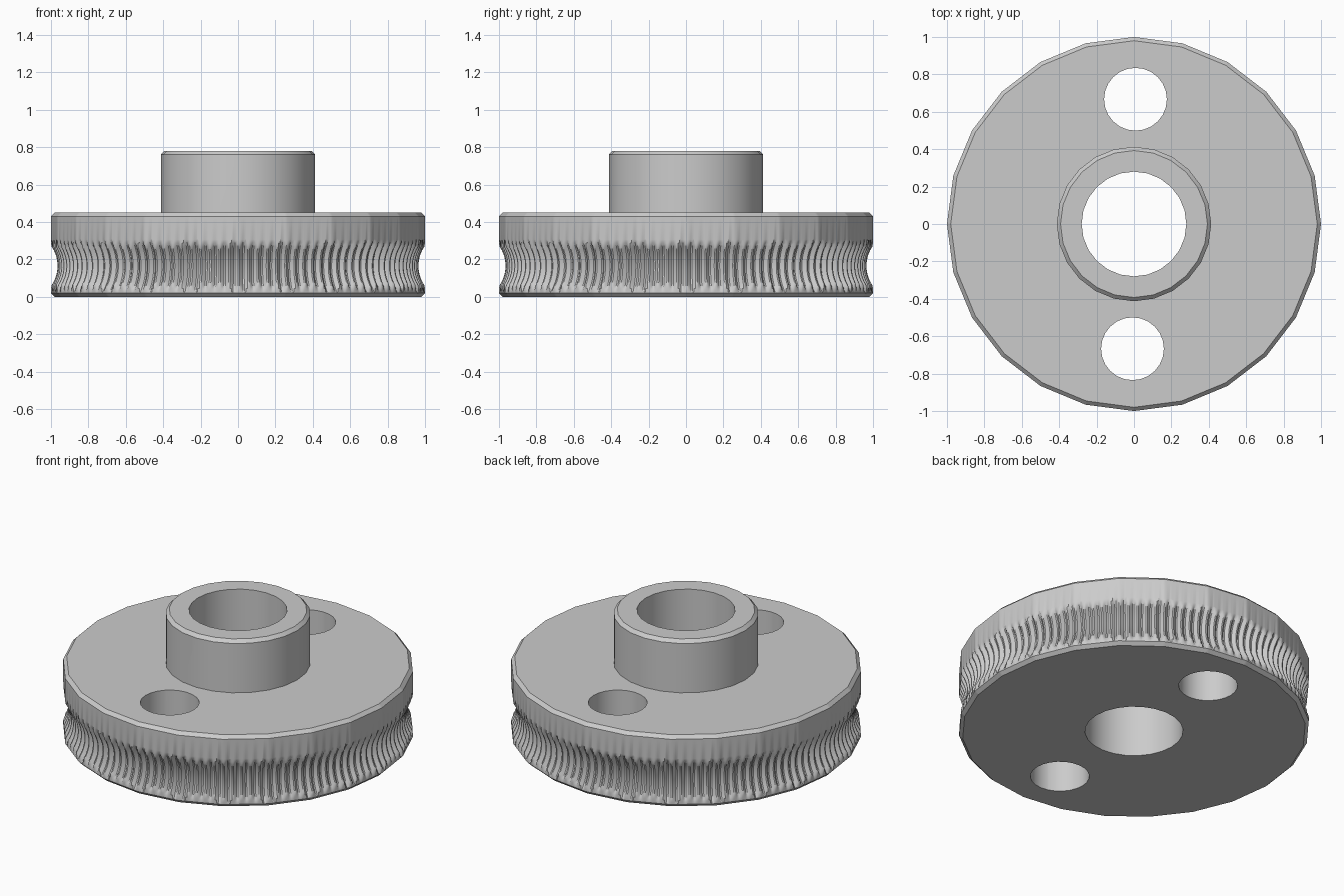
import bpy, bmesh, math

if "Cube" in bpy.data.objects:
    bpy.data.objects.remove(bpy.data.objects["Cube"], do_unlink=True)

SIDES = 24            # facets of the rim and hub
TEETH = 120
STEPS = [0, 0, 0.5, 1, 1, 0.5]   # tip, flank, root, flank of one tooth
WHEEL_TOP, HUB_TOP = 0.45, 0.78
CHAMFER = 0.02
GROOVE_Z, GROOVE_CENTRE, TIP_RADIUS, TOOTH_DEPTH = 0.165, 1.15, 0.185, 0.02


def new_object(name, bm):
    bmesh.ops.recalc_face_normals(bm, faces=bm.faces)
    mesh = bpy.data.meshes.new(name)
    bm.to_mesh(mesh)
    bm.free()
    obj = bpy.data.objects.new(name, mesh)
    bpy.context.collection.objects.link(obj)
    return obj


def rim_radius(angle):
    """Distance to the edge of a regular polygon with unit circumradius."""
    half = math.pi / SIDES
    return math.cos(half) / math.cos(angle % (2 * half) - half)


def wheel_radius(angle, z, cut):
    """Rim polygon hollowed by the round groove, deeper between the teeth."""
    rim = rim_radius(angle)
    if z < CHAMFER / 2 or z > WHEEL_TOP - CHAMFER / 2:
        return rim - CHAMFER
    reach = (TIP_RADIUS + cut * TOOTH_DEPTH) ** 2 - (z - GROOVE_Z) ** 2
    return min(rim, GROOVE_CENTRE - math.sqrt(reach)) if reach > 0 else rim


def make_wheel():
    bm = bmesh.new()
    rows = 16
    heights = [0, CHAMFER]
    heights += [0.026 + 0.28 * i / (rows - 1) for i in range(rows)]
    heights += [WHEEL_TOP - CHAMFER, WHEEL_TOP]
    count = TEETH * len(STEPS)
    rings = []
    for z in heights:
        ring = []
        for i in range(count):
            a = 2 * math.pi * i / count
            r = wheel_radius(a, z, STEPS[i % len(STEPS)])
            ring.append(bm.verts.new((r * math.cos(a), r * math.sin(a), z)))
        rings.append(ring)
    for low, high in zip(rings, rings[1:]):
        for i in range(count):
            j = (i + 1) % count
            bm.faces.new((low[i], low[j], high[j], high[i]))
    bm.faces.new(rings[0][::-1])
    bm.faces.new(rings[-1])
    return new_object("toothed_wheel", bm)


def make_cylinder(name, radius, bottom, top, x=0, y=0, chamfer=0):
    bm = bmesh.new()
    bmesh.ops.create_cone(bm, cap_ends=True, segments=SIDES, radius1=radius,
                          radius2=radius, depth=top - bottom)
    if chamfer:
        edges = [e for e in bm.edges if all(v.co.z > 0 for v in e.verts)]
        bmesh.ops.bevel(bm, geom=edges, offset=chamfer, segments=1, affect='EDGES')
    bmesh.ops.translate(bm, vec=(x, y, (top + bottom) / 2), verts=bm.verts)
    return new_object(name, bm)


def combine(target, other, operation):
    mod = target.modifiers.new(operation.title(), 'BOOLEAN')
    mod.operation, mod.object, mod.solver = operation, other, 'EXACT'
    bpy.context.view_layer.objects.active = target
    bpy.ops.object.modifier_apply(modifier=mod.name)
    bpy.data.objects.remove(other, do_unlink=True)


# Toothed wheel with its raised hub
wheel = make_wheel()
combine(wheel, make_cylinder("hub", 0.413, 0.2, HUB_TOP, chamfer=CHAMFER), 'UNION')

# Shaft bore and the two opposite through holes
combine(wheel, make_cylinder("bore_cutter", 0.28, -0.2, 1), 'DIFFERENCE')
for side in (1, -1):
    hole = make_cylinder("hole_cutter", 0.168, -0.2, 1, 0.008 * side, 0.667 * side)
    combine(wheel, hole, 'DIFFERENCE')

# Smooth shading with crisp rims
bpy.ops.object.select_all(action='DESELECT')
wheel.select_set(True)
bpy.context.view_layer.objects.active = wheel
bpy.ops.object.shade_smooth_by_angle(angle=math.radians(35))
